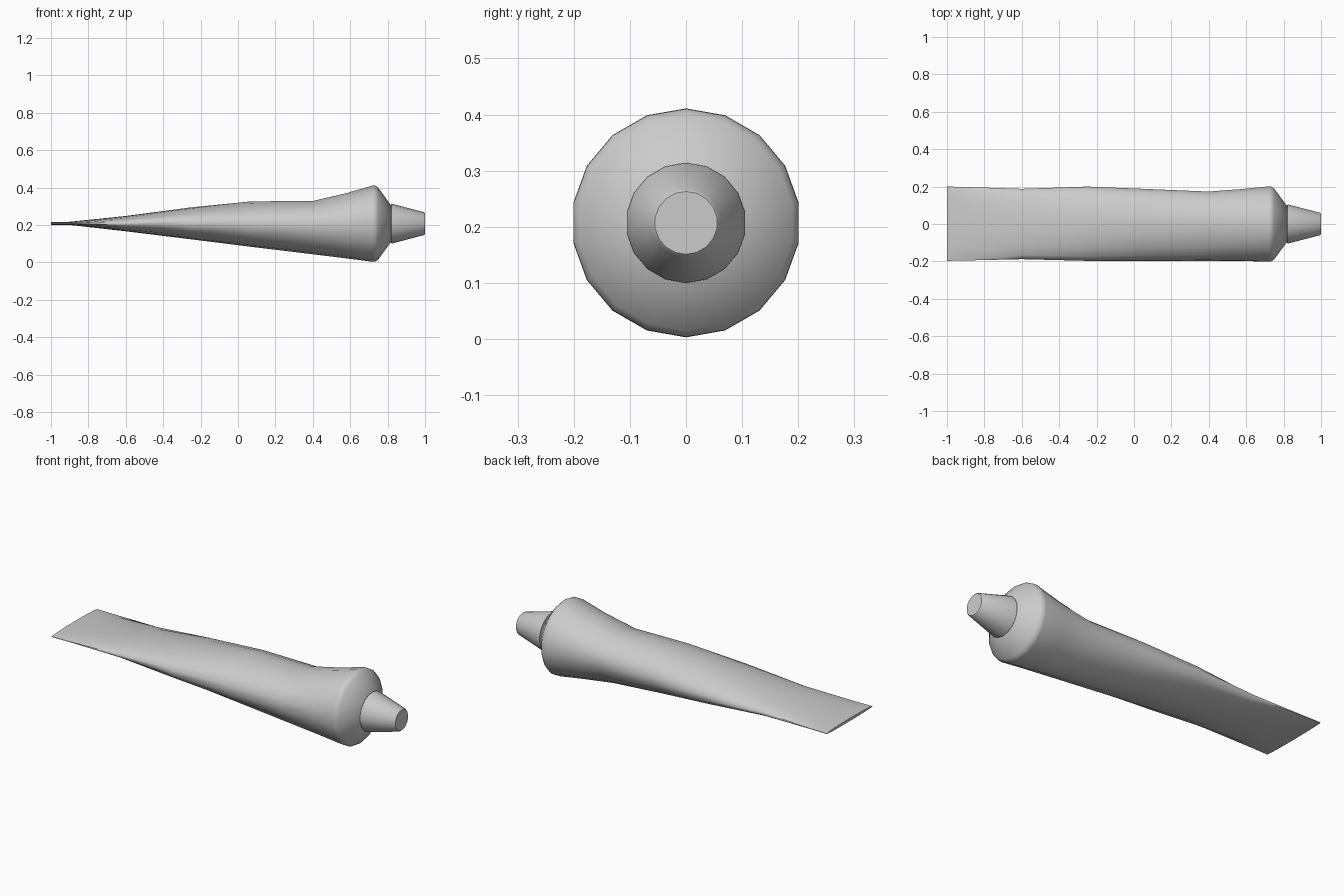
import bpy, bmesh
from math import sin, cos, pi

if "Cube" in bpy.data.objects:
    bpy.data.objects.remove(bpy.data.objects["Cube"])

N = 18        # sides around the tube
ZC = 0.207    # axis height


def loft(name, sections, angle):
    """Skin rings of (x, y_plus, y_minus, up, down, dent) into a closed smooth mesh."""
    bm = bmesh.new()
    rings = []
    for x, yp, ym, up, down, dent in sections:
        ring = []
        for i in range(N):
            a = 2 * pi * i / N
            s, c = sin(a), cos(a)
            # the dent pushes in the upper -y quarter
            k = 1 - dent * max(0, -s * c * 2)
            y = s * (yp if s > 0 else ym) * k
            z = c * (up if c > 0 else down) * k
            ring.append(bm.verts.new((x, y, ZC + z)))
        rings.append(ring)
    for a, b in zip(rings, rings[1:]):
        for i in range(N):
            j = (i + 1) % N
            bm.faces.new((a[i], a[j], b[j], b[i]))
    bm.faces.new(rings[0])
    bm.faces.new(rings[-1])
    bmesh.ops.recalc_face_normals(bm, faces=bm.faces)
    mesh = bpy.data.meshes.new(name)
    bm.to_mesh(mesh)
    bm.free()
    ob = bpy.data.objects.new(name, mesh)
    bpy.context.collection.objects.link(ob)
    bpy.ops.object.select_all(action='DESELECT')
    ob.select_set(True)
    bpy.context.view_layer.objects.active = ob
    bpy.ops.object.shade_smooth_by_angle(angle=angle)
    return ob


def circle(x, r):
    return (x, r, r, r, r, 0)


# squeezed tube: flat crimped tail opening into a round shoulder
loft("tube_body", [
    (-1.00, .203, .200, .010, .006, 0),
    (-0.90, .201, .198, .010, .007, 0),
    (-0.60, .191, .191, .041, .041, 0),
    (-0.25, .203, .200, .087, .084, 0),
    (0.07, .190, .200, .119, .124, .03),
    (0.40, .176, .200, .121, .164, .06),
    (0.58, .190, .201, .163, .186, .03),
    circle(0.72, .204),
    circle(0.735, .203),
    circle(0.75, .192),
    circle(0.82, .095),
], 0.9)

# tapered screw cap
loft("cap", [
    circle(0.817, .090),
    circle(0.82, .107),
    circle(0.995, .061),
    circle(1.00, .056),
], 0.6)
